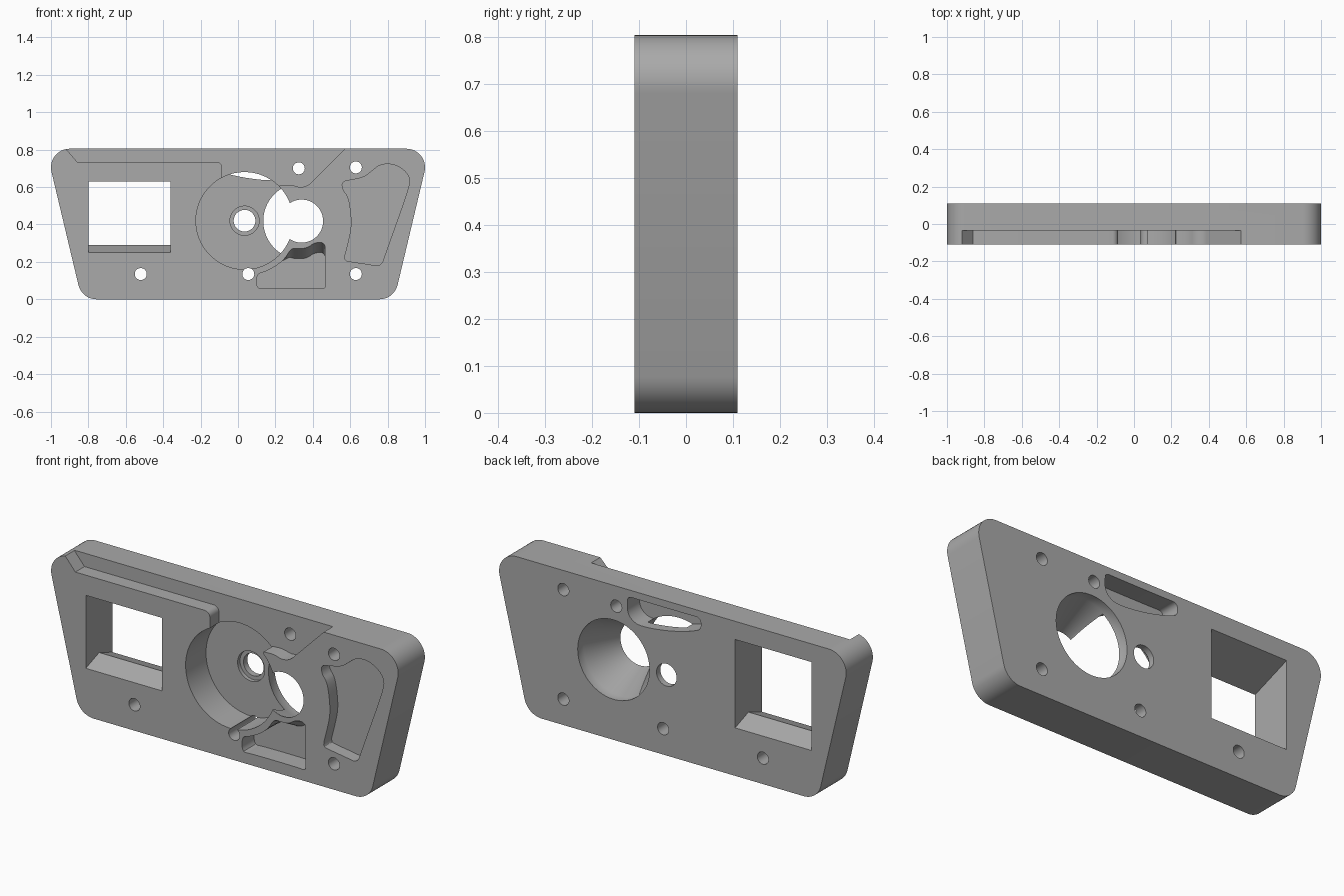
import bpy, bmesh, math
from mathutils import Vector

if "Cube" in bpy.data.objects:
    bpy.data.objects.remove(bpy.data.objects["Cube"])

FRONT, BACK = -0.11, 0.11
OUT = 0.2          # cutters overshoot the plate to this depth
TOP = 0.805

grey = bpy.data.materials.new("plain grey")
grey.use_nodes = True
grey.diffuse_color = (0.40, 0.40, 0.40, 1)
grey.node_tree.nodes["Principled BSDF"].inputs["Base Color"].default_value = (0.40, 0.40, 0.40, 1)


def arc(cx, cz, r, start, end, steps):
    """Points on an arc, angles in degrees."""
    angles = [math.radians(start + (end - start) * i / steps) for i in range(steps + 1)]
    return [(cx + r * math.cos(a), cz + r * math.sin(a)) for a in angles]


def circle(cx, cz, r, steps=64):
    return arc(cx, cz, r, 0, 360, steps)[:-1]


def soften(points, rounds=2):
    """Round a closed outline by cutting its corners."""
    for _ in range(rounds):
        result = []
        for i, p in enumerate(points):
            a, b = Vector(p), Vector(points[(i + 1) % len(points)])
            result += [tuple(a.lerp(b, 0.25)), tuple(a.lerp(b, 0.75))]
        points = result
    return points


def loft(name, sections):
    """Solid through outlines of equal length, given as (y, points)."""
    bm = bmesh.new()
    rings = [[bm.verts.new((x, y, z)) for x, z in pts] for y, pts in sections]
    for a, b in zip(rings, rings[1:]):
        for i in range(len(a)):
            j = (i + 1) % len(a)
            bm.faces.new((a[i], a[j], b[j], b[i]))
    bm.faces.new(rings[0])
    bm.faces.new(rings[-1])
    bmesh.ops.recalc_face_normals(bm, faces=bm.faces)
    mesh = bpy.data.meshes.new(name)
    bm.to_mesh(mesh)
    bm.free()
    mesh.materials.append(grey)
    obj = bpy.data.objects.new(name, mesh)
    bpy.context.collection.objects.link(obj)
    return obj


def prism(name, pts, y0, y1):
    return loft(name, [(y0, pts), (y1, pts)])


# Plate: trapezoid with rounded corners
lean, rad = math.atan(0.238), 0.1
tilt = math.degrees(lean)
low_x = 0.9 - math.tan(lean) * (TOP - 2 * rad)
right = arc(low_x, rad, rad, -90, -tilt, 10) + arc(0.9, TOP - rad, rad, -tilt, 90, 12)
plate = prism("plate", right + [(-x, z) for x, z in reversed(right)], FRONT, BACK)

cutters = []

# Shallow recess along the top edge, running into the dial pocket
recess = [(-0.98, 0.875), (-0.86, 0.735), (-0.115, 0.735)]
recess += arc(-0.115, 0.705, 0.03, 75, 0, 5)
recess += [(-0.085, 0.55), (0.18, 0.55), (0.225, 0.61), (0.27, 0.612)]
recess += arc(0.335, 0.68, 0.08, -115, -45, 8) + [(0.64, 0.875)]
cutters.append(prism("top_recess", recess, -OUT, -0.035))

# Round dial pocket and its stepped centre hole
dial = (0.035, 0.42)
cutters.append(prism("dial_pocket", circle(*dial, 0.26, 96), -OUT, 0.058))
cutters.append(prism("centre_step", circle(*dial, 0.078), 0.0, 0.078))
cutters.append(prism("centre_hole", circle(*dial, 0.058), 0.0, OUT))

# Conical opening, wide at the back
cone = [(-OUT, 0.115), (-0.106, 0.115), (0.062, 0.207), (OUT, 0.207)]
cutters.append(loft("cone_opening", [(y, circle(0.34, 0.418, r, 80)) for y, r in cone]))

# Window with a ridged sill and a sloping head
def window(sill, head):
    return [(-0.80, sill), (-0.36, sill), (-0.36, head), (-0.80, head)]

cutters.append(loft("window", [
    (-OUT, window(0.217, 0.597)), (0.0, window(0.29, 0.67)), (OUT, window(0.217, 0.743))]))

# Screw holes
for x, z in [(0.325, 0.70), (0.63, 0.705), (0.63, 0.135), (0.055, 0.135), (-0.52, 0.135)]:
    cutters.append(prism("screw_hole", circle(x, z, 0.032, 32), -OUT, OUT))

# Curved pocket at the side
side = [(0.555, 0.63), (0.62, 0.64), (0.68, 0.655), (0.72, 0.69), (0.76, 0.72), (0.82, 0.725),
        (0.88, 0.70), (0.92, 0.65), (0.912, 0.59), (0.79, 0.25), (0.765, 0.175), (0.70, 0.187),
        (0.61, 0.20), (0.565, 0.208), (0.582, 0.27), (0.608, 0.38), (0.605, 0.46), (0.59, 0.55),
        (0.56, 0.585)]
cutters.append(prism("side_pocket", soften(side), -OUT, -0.045))

# Lower pocket, its roof sloping down beside the cone
lower = [(0.10, 0.055), (0.15, 0.06), (0.42, 0.06), (0.468, 0.055), (0.465, 0.10), (0.465, 0.25),
         (0.465, 0.305), (0.41, 0.305), (0.37, 0.275), (0.325, 0.272), (0.285, 0.275),
         (0.25, 0.215), (0.20, 0.175), (0.14, 0.145), (0.10, 0.135)]
lower = soften(lower)

def drop_roof(amount):
    return [(x, z - amount * min(1, max(0, (z - 0.2) / 0.07)) * min(1, max(0, (x - 0.2) / 0.1)))
            for x, z in lower]

cutters.append(loft("lower_pocket", [
    (-OUT, lower), (FRONT - 0.002, lower), (-0.01, drop_roof(0.055))]))

# Slot sunk in the back, breaking into the dial pocket
slot = [(-0.16, 0.77), (-0.165, 0.71), (-0.12, 0.69), (-0.05, 0.668), (0.05, 0.647),
        (0.16, 0.635), (0.22, 0.64), (0.26, 0.68), (0.262, 0.74), (0.255, 0.77),
        (0.20, 0.768), (-0.10, 0.768)]
cutters.append(prism("back_slot", soften(slot), 0.01, OUT))

# Cut everything out of the plate
for cutter in cutters:
    mod = plate.modifiers.new(cutter.name, "BOOLEAN")
    mod.operation = "DIFFERENCE"
    mod.solver = "EXACT"
    mod.object = cutter
    cutter.hide_render = True

graph = bpy.context.evaluated_depsgraph_get()
graph.update()
plate.data = bpy.data.meshes.new_from_object(plate.evaluated_get(graph))
plate.modifiers.clear()
for cutter in cutters:
    bpy.data.objects.remove(cutter)

for obj in bpy.context.selected_objects:
    obj.select_set(False)
plate.select_set(True)
bpy.context.view_layer.objects.active = plate
bpy.ops.object.shade_smooth_by_angle(angle=math.radians(30))
